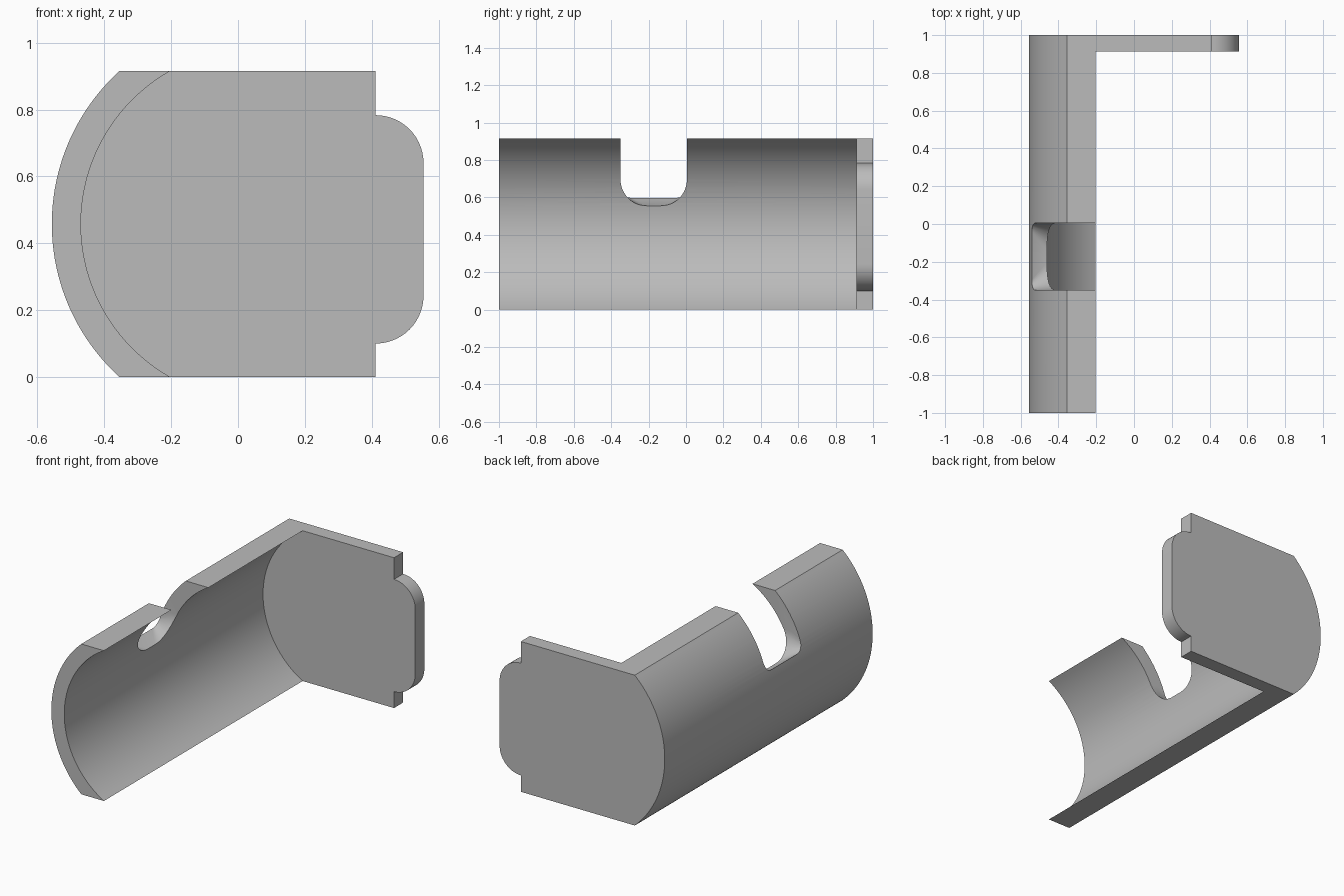
import bpy, bmesh, math

cube = bpy.data.objects.get("Cube")
if cube:
    bpy.data.objects.remove(cube, do_unlink=True)

HEIGHT = 0.915
MID = HEIGHT / 2
PLATE_FRONT = 0.912

grey = bpy.data.materials.new("plain grey")
grey.use_nodes = True
grey.diffuse_color = (0.5, 0.5, 0.5, 1)
grey.node_tree.nodes["Principled BSDF"].inputs["Base Color"].default_value = (0.5, 0.5, 0.5, 1)


def arc(cx, cz, r, start, end, steps):
    """Points on an arc, angles in radians."""
    return [(cx + r * math.cos(start + (end - start) * i / steps),
             cz + r * math.sin(start + (end - start) * i / steps))
            for i in range(steps + 1)]


def bulge(edge_x, tip_x, steps=40):
    """Arc bulging to -x, from the top edge down to the bottom edge."""
    s = edge_x - tip_x
    r = (MID * MID + s * s) / (2 * s)
    half = math.asin(MID / r)
    return arc(tip_x + r, MID, r, math.pi - half, math.pi + half, steps)


def loft(name, sections):
    """Closed solid through matching rings of 3D points."""
    bm = bmesh.new()
    rings = [[bm.verts.new(p) for p in s] for s in sections]
    n = len(rings[0])
    for a, b in zip(rings, rings[1:]):
        for i in range(n):
            j = (i + 1) % n
            bm.faces.new((a[i], a[j], b[j], b[i]))
    bm.faces.new(rings[0])
    bm.faces.new(rings[-1])
    bmesh.ops.recalc_face_normals(bm, faces=bm.faces)
    mesh = bpy.data.meshes.new(name)
    bm.to_mesh(mesh)
    bm.free()
    mesh.materials.append(grey)
    obj = bpy.data.objects.new(name, mesh)
    bpy.context.collection.objects.link(obj)
    return obj


def extrude_y(name, profile, y0, y1):
    return loft(name, [[(x, y, z) for x, z in profile] for y in (y0, y1)])


def notch_section(x, bottom, r):
    """U outline with rounded lower corners, in the plane at x."""
    y0, y1, top = -0.35, 0.005, 1.1
    u = [(y0, top)]
    u += arc(y0 + r, bottom + r, r, math.pi, 1.5 * math.pi, 12)
    u += arc(y1 - r, bottom + r, r, 1.5 * math.pi, 2 * math.pi, 12)
    u.append((y1, top))
    return [(x, y, z) for y, z in u]


# Curved trough wall
outer = bulge(-0.355, -0.557)
inner = bulge(-0.203, -0.47)
wall = extrude_y("curved_wall", outer + inner[::-1], -1, PLATE_FRONT)

# Notch through the upper wall, its floor sloping down to the inside
cutter = loft("notch_cutter", [
    notch_section(-0.65, 0.60, 0.05),
    notch_section(-0.545, 0.60, 0.05),
    notch_section(-0.465, 0.555, 0.14),
    notch_section(-0.10, 0.555, 0.14)])
cutter.hide_render = True
cutter.hide_set(True)
cut = wall.modifiers.new("notch", "BOOLEAN")
cut.operation = "DIFFERENCE"
cut.solver = "EXACT"
cut.object = cutter
bpy.context.view_layer.objects.active = wall
bpy.ops.object.modifier_apply(modifier=cut.name)
bpy.data.objects.remove(cutter, do_unlink=True)

# End plate with rounded side tab
step_x, tab_x, low, high = 0.412, 0.555, 0.10, 0.783
r = tab_x - step_x
tab = arc(step_x, low + r, r, -math.pi / 2, 0, 14)
tab += arc(step_x, high - r, r, 0, math.pi / 2, 14)
plate = extrude_y("end_plate", outer + [(step_x, 0)] + tab + [(step_x, HEIGHT)],
                  PLATE_FRONT, 1)

# Smooth the curves, keep the edges crisp
for obj in (wall, plate):
    bpy.ops.object.select_all(action="DESELECT")
    obj.select_set(True)
    bpy.context.view_layer.objects.active = obj
    bpy.ops.object.shade_smooth_by_angle(angle=math.radians(30))
